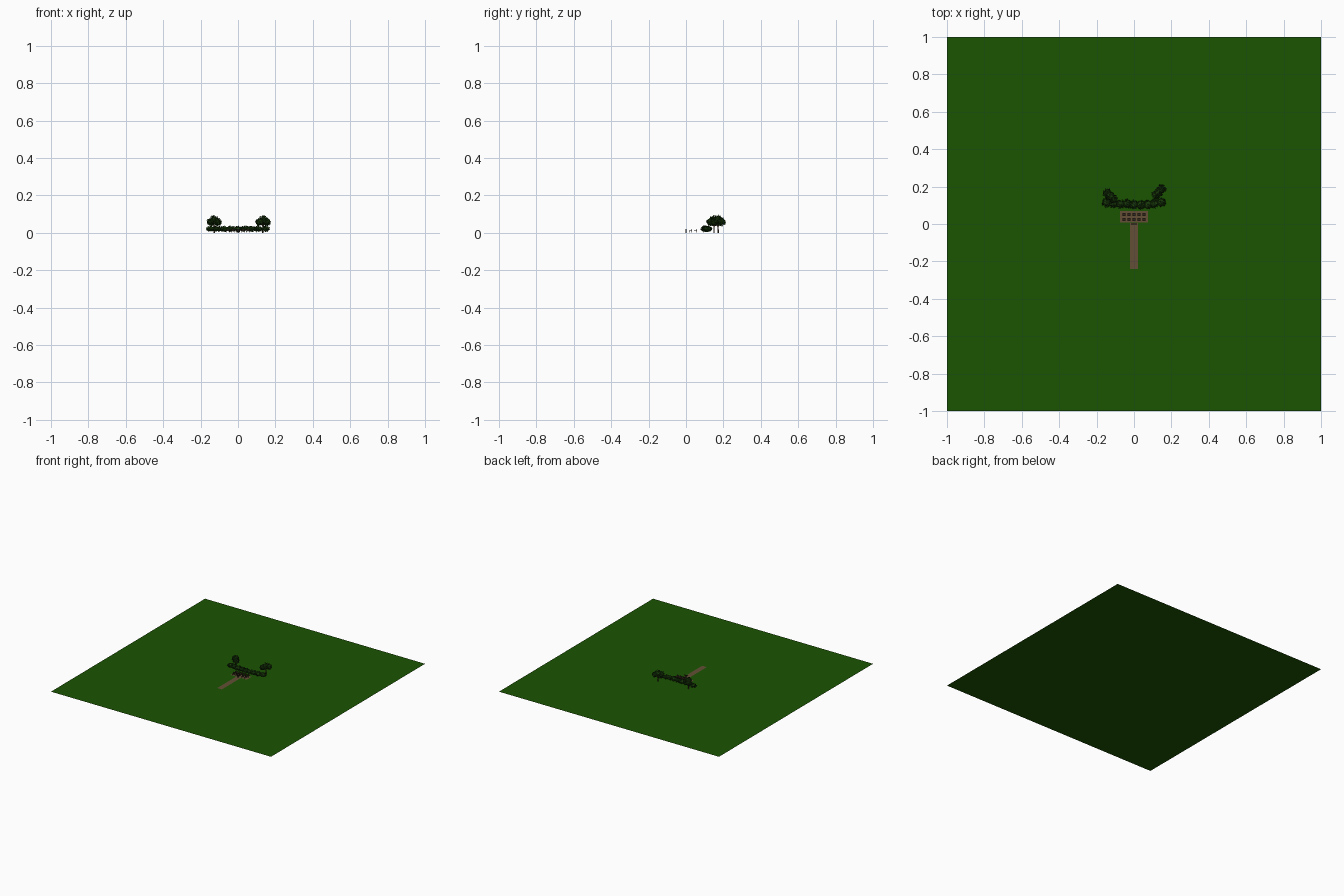
import bpy, bmesh, math, random
from mathutils import Vector, Matrix

if "Cube" in bpy.data.objects:
    bpy.data.objects.remove(bpy.data.objects["Cube"])
random.seed(4)

def mat(name, rgb):
    m = bpy.data.materials.new(name)
    m.diffuse_color = (*rgb, 1)
    m.use_nodes = True
    m.node_tree.nodes["Principled BSDF"].inputs["Base Color"].default_value = m.diffuse_color
    return m

GRASS = mat("grass green", (0.011, 0.09, 0.0005))
LEAF = mat("dark leaf green", (0.008, 0.036, 0.003))
LIGHT_LEAF = mat("leaf green", (0.014, 0.06, 0.004))
STONE = mat("brown paving", (0.125, 0.078, 0.036))
WOOD = mat("bark brown", (0.07, 0.04, 0.02))
DARK = mat("dark seat brown", (0.032, 0.019, 0.011))

def finish(name, bm, mats):
    me = bpy.data.meshes.new(name)
    bm.to_mesh(me)
    bm.free()
    for m in mats:
        me.materials.append(m)
    ob = bpy.data.objects.new(name, me)
    bpy.context.collection.objects.link(ob)
    return ob

def box(bm, c, s):
    bmesh.ops.create_cube(bm, size=1, matrix=Matrix.Translation(c) @ Matrix.Diagonal((*s, 1)))

def sheet(bm, c, s):
    bmesh.ops.create_grid(bm, x_segments=1, y_segments=1, size=0.5,
                          matrix=Matrix.Translation(c) @ Matrix.Diagonal((*s, 1, 1)))

def cone(bm, a, b, r1, r2):
    d = Vector(b) - Vector(a)
    M = Matrix.Translation((Vector(a) + Vector(b)) / 2) @ d.to_track_quat('Z', 'Y').to_matrix().to_4x4()
    bmesh.ops.create_cone(bm, cap_ends=True, segments=7, radius1=r1, radius2=r2, depth=d.length, matrix=M)

def clump(bm, c, r, ang=0, leaves=110, size=0.006):
    """Lumpy core covered in small loose leaves."""
    M = Matrix.Translation(c) @ Matrix.Rotation(ang, 4, 'Z') @ Matrix.Diagonal((*r, 1))
    core = bmesh.ops.create_icosphere(bm, subdivisions=2, radius=0.78)['verts']
    for v in core:
        v.co = M @ (v.co * random.uniform(0.8, 1.15))
    for _ in range(leaves):
        n = Vector([random.gauss(0, 1) for _ in range(3)]).normalized()
        p = M @ (n * random.uniform(0.75, 0.98))
        u = Vector([random.gauss(0, 1) for _ in range(3)]).normalized() * size
        w = u.cross(n).normalized() * size * 0.5
        f = bm.faces.new([bm.verts.new(p + q) for q in (-u, w, u, -w)])
        f.material_index = int(random.random() < 0.4)

# lawn: a single flat sheet
bm = bmesh.new()
bmesh.ops.create_grid(bm, x_segments=1, y_segments=1, size=1)
finish("lawn", bm, [GRASS])

# flat path and terrace sheets
bm = bmesh.new()
sheet(bm, (0, -0.117, 0.001), (0.042, 0.246))
finish("path", bm, [STONE])
bm = bmesh.new()
sheet(bm, (0, 0.038, 0.001), (0.15, 0.062))
finish("terrace", bm, [STONE])

# two rows of five small seats
for row, y in enumerate((0.024, 0.051)):
    for i in range(5):
        x = (i - 2) * 0.027
        bm = bmesh.new()
        box(bm, (x, y, 0.010), (0.015, 0.014, 0.002))
        box(bm, (x, y + 0.0065, 0.016), (0.015, 0.0015, 0.011))
        for sx in (-1, 1):
            for sy in (-1, 1):
                box(bm, (x + sx * 0.0065, y + sy * 0.006, 0.005), (0.0015, 0.0015, 0.009))
        finish(f"seat_{row}_{i}", bm, [DARK])

# small stand at the head of the path
bm = bmesh.new()
box(bm, (0, 0, 0.009), (0.003, 0.003, 0.018))
box(bm, (0, 0, 0.02), (0.03, 0.008, 0.003))
finish("stand", bm, [DARK])

# curved hedge of bushes
for i in range(9):
    t = (i - 4) / 4
    y = 0.104 + 0.012 * t * t + random.uniform(-0.003, 0.003)
    bm = bmesh.new()
    clump(bm, (t * 0.146, y, 0.021), (0.026, 0.025, 0.016), random.uniform(-0.6, 0.6))
    finish(f"hedge_bush_{i}", bm, [LEAF, LIGHT_LEAF])

# two trees with elongated crowns
for name, x, y, ang in (("left", -0.127, 0.150, -math.pi / 4), ("right", 0.133, 0.172, math.pi / 4)):
    bm = bmesh.new()
    cone(bm, (x, y, 0), (x, y, 0.045), 0.004, 0.0025)
    for s in (-1, 1):
        cone(bm, (x, y, 0.03), (x + s * 0.016 * math.cos(ang), y + s * 0.016 * math.sin(ang), 0.055), 0.002, 0.001)
    finish(name + "_tree_trunk", bm, [WOOD])
    bm = bmesh.new()
    d = Vector((math.cos(ang), math.sin(ang), 0))
    for s, z, r in ((-0.024, 0.058, 0.022), (0, 0.066, 0.028), (0.024, 0.058, 0.022)):
        clump(bm, Vector((x, y, z)) + d * s, (r, 0.026, r), ang, 150)
    finish(name + "_tree_crown", bm, [LEAF, LIGHT_LEAF])
